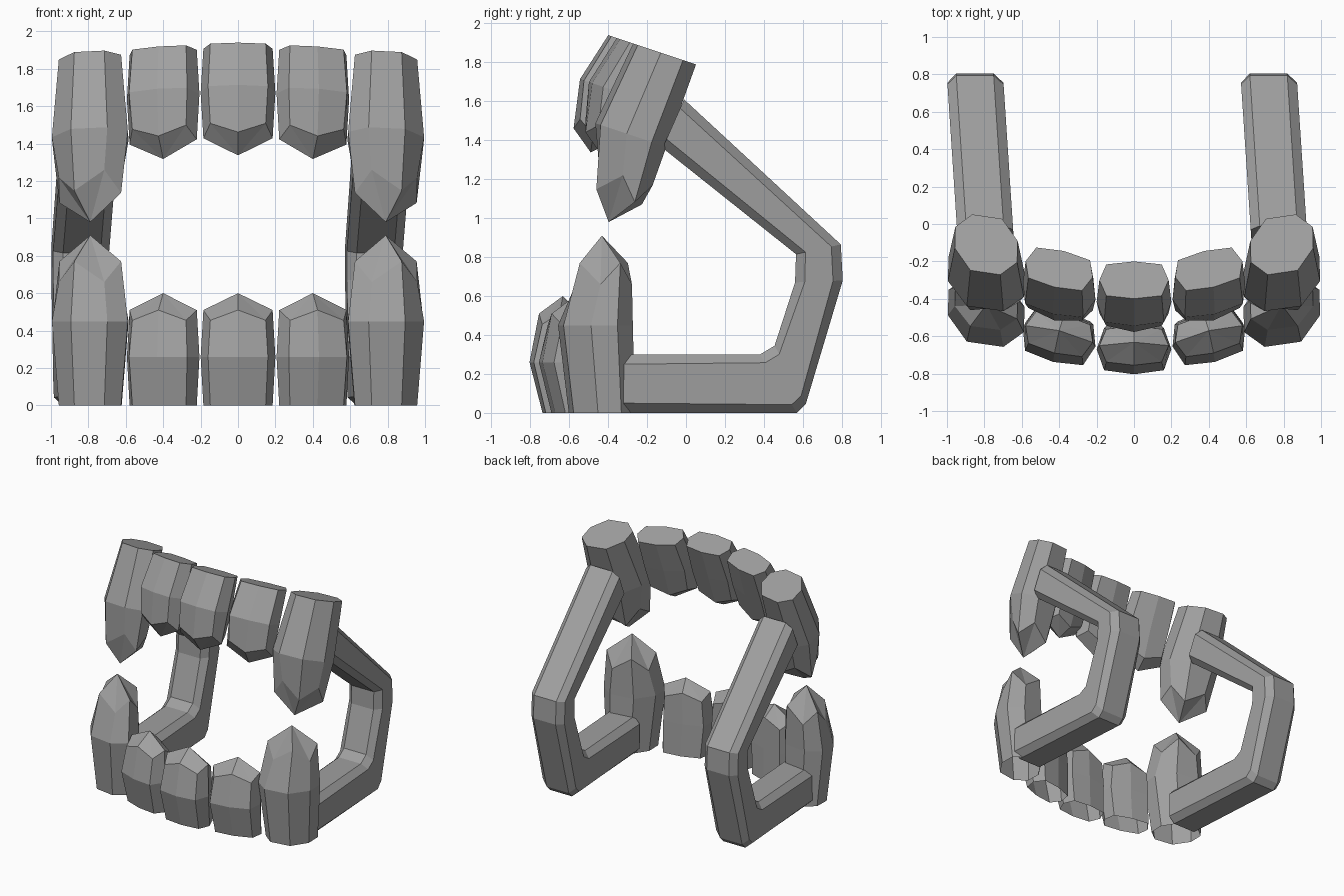
import bpy, bmesh, math
from mathutils import Vector, Matrix

cube = bpy.data.objects.get("Cube")
if cube:
    bpy.data.objects.remove(cube)

grey = bpy.data.materials.new("plain_grey")
grey.use_nodes = True
grey.diffuse_color = (0.35, 0.35, 0.35, 1)
grey.node_tree.nodes["Principled BSDF"].inputs["Base Color"].default_value = (0.35, 0.35, 0.35, 1)


def loft(name, rings, matrix, apex=None, base_cap=True):
    """Skin a list of rings; close with caps, or with a point at the far end."""
    bm = bmesh.new()
    loops = [[bm.verts.new(p) for p in ring] for ring in rings]
    n = len(loops[0])
    for a, b in zip(loops, loops[1:]):
        for i in range(n):
            j = (i + 1) % n
            bm.faces.new((a[i], a[j], b[j], b[i]))
    if base_cap:
        bm.faces.new(loops[0][::-1])
    if apex:
        tip = bm.verts.new(apex)
        for i in range(n):
            bm.faces.new((loops[-1][i], loops[-1][(i + 1) % n], tip))
    else:
        bm.faces.new(loops[-1])
    bm.transform(matrix)
    bmesh.ops.recalc_face_normals(bm, faces=bm.faces)
    mesh = bpy.data.meshes.new(name)
    bm.to_mesh(mesh)
    bm.free()
    mesh.materials.append(grey)
    obj = bpy.data.objects.new(name, mesh)
    bpy.context.collection.objects.link(obj)


def tooth(name, shape, centre, turn, matrix, base_cap):
    """Eight-sided tooth: base, widest ring, zigzag shoulder and pointed tip."""
    spin = Matrix.Rotation(math.radians(turn), 3, "Z")
    outline = [Vector((x, y, 0)) for x, y in shape["half"]]
    outline += [-p for p in outline]
    c = Vector((*centre, 0))

    def ring(sx, sy, shift, heights):
        return [c + spin @ Vector((p.x * sx, p.y * sy, 0)) + Vector((0, shift, heights[i % 2]))
                for i, p in enumerate(outline)]

    rings = [ring(1, 1, 0, (0, 0)), ring(*shape["middle"]), ring(*shape["shoulder"])]
    loft(name, rings, matrix, c + Vector((0, 0, shape["tip"])), base_cap)


# Half outlines, front corner first (the other half is the opposite points),
# then rings as x scale, y scale, y shift and alternating heights
INCISOR = {"half": [(0, -0.105), (0.148, -0.088), (0.185, 0), (0.148, 0.088)],
           "middle": (1.08, 1.28, -0.037, (0.26, 0.26)),
           "shoulder": (1, 1, -0.018, (0.51, 0.455)), "tip": 0.6}
CANINE = {"half": [(0.085, -0.145), (-0.075, -0.17), (-0.165, -0.1), (-0.168, 0.02)],
          "middle": (1.22, 1.13, -0.033, (0.45, 0.45)),
          "shoulder": (1, 0.85, 0.01, (0.77, 0.66)), "tip": 0.91}

# The upper row is the lower one flipped, tilted and raised
flip = Matrix.Translation((0, 0.3, 1.707)) @ Matrix.Rotation(math.radians(-18.4), 4, "X") \
    @ Matrix.Scale(-1, 4, (0, 0, 1))
mirror = Matrix.Scale(-1, 4, (1, 0, 0))

# Lower teeth are open underneath, upper teeth are capped
for row, place, capped in (("lower", Matrix.Identity(4), False), ("upper", flip, True)):
    tooth(row + "_middle_incisor", INCISOR, (0, -0.632), 0, place, capped)
    for side, m in (("left", Matrix.Identity(4)), ("right", mirror)):
        tooth(f"{row}_{side}_incisor", INCISOR, (0.4, -0.57), 14, place @ m, capped)
        tooth(f"{row}_{side}_canine", CANINE, (0.79, -0.432), 0, place @ m, capped)

# Jaw hinge bars: (outer, inner) points of each section in the side plane
SECTIONS = [((-0.32, 0), (-0.32, 0.3)),
            ((0.57, 0), (0.38, 0.3)),
            ((0.615, 0.045), (0.455, 0.345)),
            ((0.805, 0.68), (0.56, 0.67)),
            ((0.795, 0.865), (0.565, 0.815)),
            ((-0.01, 1.61), (-0.12, 1.36))]


def bar_ring(outer, inner):
    """Chamfered rectangle spanning from the outer to the inner point."""
    o, i = Vector((0, *outer)), Vector((0, *inner))
    c = 0.05 / (i - o).length
    corners = [(-0.1, 0), (0.1, 0), (0.15, c), (0.15, 1 - c),
               (0.1, 1), (-0.1, 1), (-0.15, 1 - c), (-0.15, c)]
    ring = []
    for x, t in corners:
        p = o.lerp(i, t)
        p.x = x - 0.798 - 0.066 * p.y
        ring.append(p)
    return ring


# Both bars lean the same way, so the second is a shifted copy
for side, offset in (("right", 0), ("left", 1.57)):
    loft(side + "_jaw_bar", [bar_ring(*s) for s in SECTIONS],
         Matrix.Translation((offset, 0, 0)))
